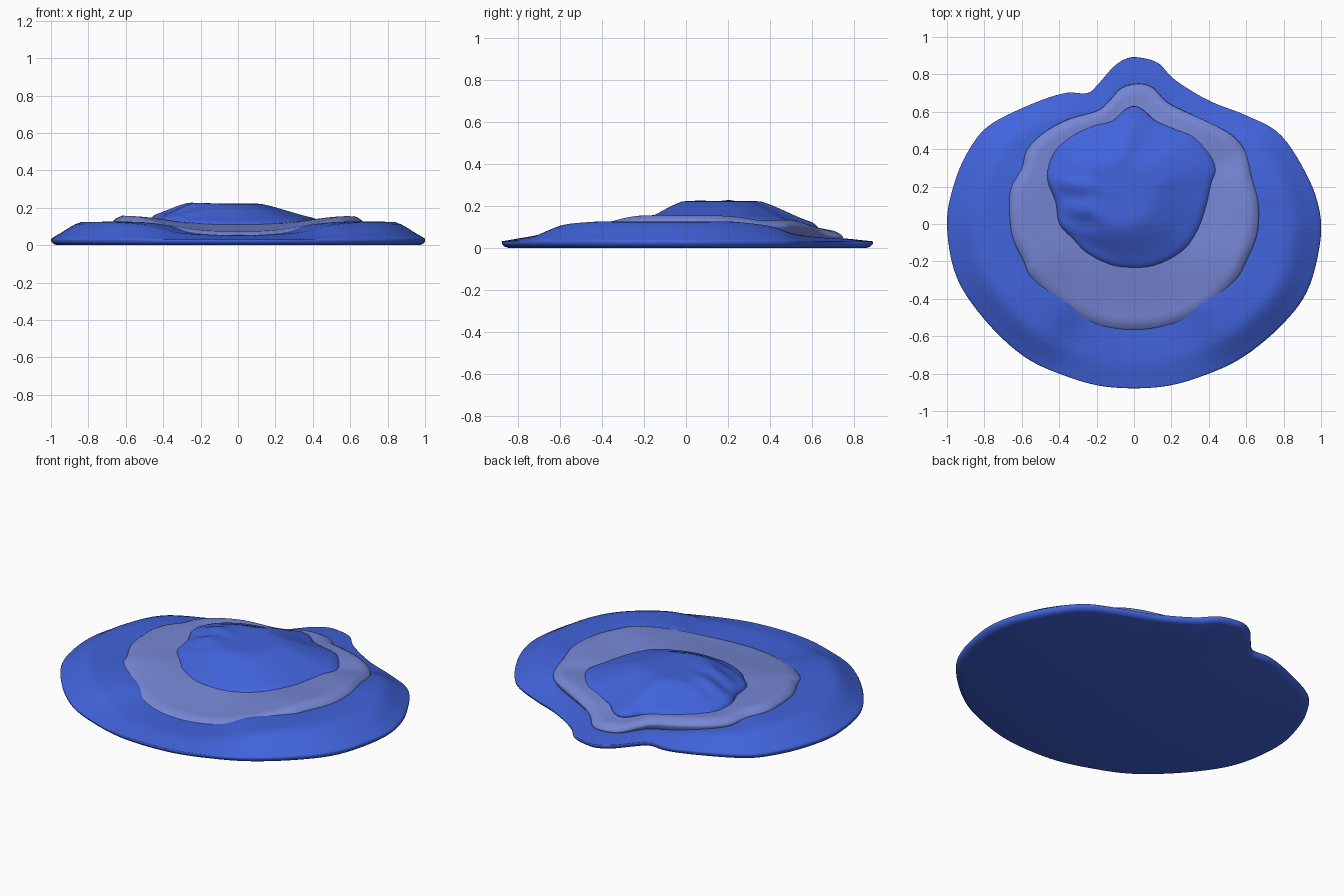
import bpy, bmesh, math

N = 160  # points around each layer


def spline(pts, n):
    """Closed Catmull-Rom curve through (x, y, height) points."""
    out, m = [], len(pts)
    for k in range(n):
        u = k * m / n
        i, f = int(u), u - int(u)
        a, b, c, d = (pts[(i + j) % m] for j in (-1, 0, 1, 2))
        out.append([0.5 * (2 * q + (r - p) * f + (2 * p - 5 * q + 4 * r - s) * f * f
                           + (3 * q - p - 3 * r + s) * f ** 3)
                    for p, q, r, s in zip(a, b, c, d)])
    return out


def smooth(a, b, t):
    t = max(0, min(1, (t - a) / (b - a)))
    return t * t * (3 - 2 * t)


def material(name, rgb):
    m = bpy.data.materials.new(name)
    m.diffuse_color = (*rgb, 1)
    return m


def layer(name, pts, centre, under, surface, scales, mat):
    """Loft rings from the underside, round the rim, to the top centre."""
    outline, (cx, cy) = spline(pts, N), centre
    bm = bmesh.new()
    rings = []

    def place(t, height):
        ring = []
        for x, y, h in outline:
            px, py = cx + (x - cx) * t, cy + (y - cy) * t
            ring.append(bm.verts.new((px, py, height(t, h, px, py))))
        rings.append(ring)

    for t, z in under:
        place(t, lambda t, h, x, y, z=z: z)
    for t in scales:
        place(t, surface)
    for a, b in zip(rings, rings[1:]):
        for i in range(N):
            j = (i + 1) % N
            bm.faces.new((a[i], a[j], b[j], b[i]))
    for ring in (rings[0], rings[-1]):
        z = sum(v.co.z for v in ring) / N
        c = bm.verts.new((cx, cy, z))
        for i in range(N):
            bm.faces.new((ring[i], ring[(i + 1) % N], c))
    bmesh.ops.recalc_face_normals(bm, faces=bm.faces)
    me = bpy.data.meshes.new(name)
    bm.to_mesh(me)
    bm.free()
    me.materials.append(mat)
    for p in me.polygons:
        p.use_smooth = True
    ob = bpy.data.objects.new(name, me)
    bpy.context.collection.objects.link(ob)
    return ob


blue = material("blue", (0.053, 0.126, 0.71))
pale = material("pale_blue", (0.18, 0.24, 0.66))

# Outlines with the height of the surface just inside the rim
outer = [(.03, .89, .045), (.13, .86, .045), (.22, .77, .05), (.4, .66, .06), (.6, .58, .075),
         (.78, .48, .105), (.92, .27, .125), (.99, .08, .125), (.995, -.1, .125), (.93, -.35, .125),
         (.8, -.53, .125), (.6, -.7, .11), (.4, -.8, .07), (.15, -.87, .055), (-.15, -.87, .055),
         (-.4, -.8, .07), (-.6, -.7, .11), (-.8, -.51, .125), (-.95, -.28, .125), (-1, 0, .125),
         (-.96, .22, .125), (-.88, .4, .12), (-.77, .53, .1), (-.55, .64, .085), (-.37, .7, .065),
         (-.25, .7, .055), (-.19, .75, .05), (-.11, .84, .045), (-.04, .885, .045)]
middle = [(.02, .75, .08), (.1, .73, .08), (.18, .65, .1), (.3, .59, .12), (.43, .53, .132),
          (.53, .47, .132), (.6, .38, .13), (.63, .25, .148), (.665, .12, .155), (.66, -.05, .155),
          (.6, -.2, .155), (.54, -.31, .145), (.4, -.45, .11), (.2, -.545, .08), (0, -.572, .075),
          (-.2, -.545, .08), (-.4, -.44, .11), (-.55, -.29, .148), (-.59, -.2, .155),
          (-.65, -.07, .158), (-.667, .1, .158), (-.655, .2, .155), (-.6, .3, .148), (-.57, .4, .14),
          (-.48, .49, .137), (-.35, .56, .13), (-.2, .605, .115), (-.14, .65, .1), (-.07, .725, .085)]
inner = [(0, .63, .115), (.05, .61, .118), (.12, .55, .125), (.22, .51, .13), (.33, .47, .135),
         (.41, .37, .14), (.44, .29, .14), (.42, .22, .143), (.39, .1, .143), (.35, -.02, .14),
         (.29, -.12, .135), (.2, -.19, .125), (.1, -.23, .12), (0, -.24, .118), (-.12, -.225, .12),
         (-.25, -.16, .13), (-.33, -.08, .14), (-.4, .0, .15), (-.42, .12, .155), (-.46, .22, .16),
         (-.46, .3, .155), (-.42, .4, .145), (-.33, .48, .138), (-.22, .53, .13), (-.12, .55, .125),
         (-.05, .61, .118)]


# Base layer: rounded rim rising to a plateau, dropping under the layers above
def base_top(t, h, x, y):
    s = math.sqrt(max(0, min(1, (1 - t) / .17)))
    z = .03 + (h - .03) * (.45 * s + .55 * smooth(1, .83, t))
    return z + (.06 - z) * smooth(.68, .3, t)


layer("base_layer", outer, (0, 0), [(.965, 0), (.985, .006), (.997, .017)], base_top,
      [1, .997, .99, .975, .955, .93, .9, .87, .84, .8, .75, .7, .65, .6, .5, .4, .3, .15], blue)


# Middle layer: thin lip, then flattening towards the centre
def middle_top(t, h, x, y):
    z = h - .035 * (1 - math.sqrt(min(1, (1 - t) / .07)))
    return z + (.118 - z) * smooth(.97, .35, t)


layer("middle_layer", middle, (0, .12), [(.93, .025)], middle_top,
      [1, .997, .99, .98, .96, .93, .89, .84, .79, .74, .68, .62, .55, .45, .35, .2], pale)


# Top mound: plateau left of centre with soft folds on its left side
def mound_top(t, h, x, y):
    z = h - .022 * (1 - math.sqrt(min(1, (1 - t) / .06)))
    s = .45 * smooth(1, .38, t) + .55 * min(1, (1 - t) / .58)
    z += (.223 - h) * s
    fold = math.exp(-((x + .3) / .14) ** 2) * smooth(1, .8, t)
    return z + .005 * fold * math.sin(y * 48 + x * 8) * smooth(.4, .2, y)


layer("top_mound", inner, (-.12, .15), [(.93, .06)], mound_top,
      [1, .997, .99, .975, .95, .91, .86, .8, .74, .68, .62, .56, .5, .44, .38, .3, .2, .1], blue)
